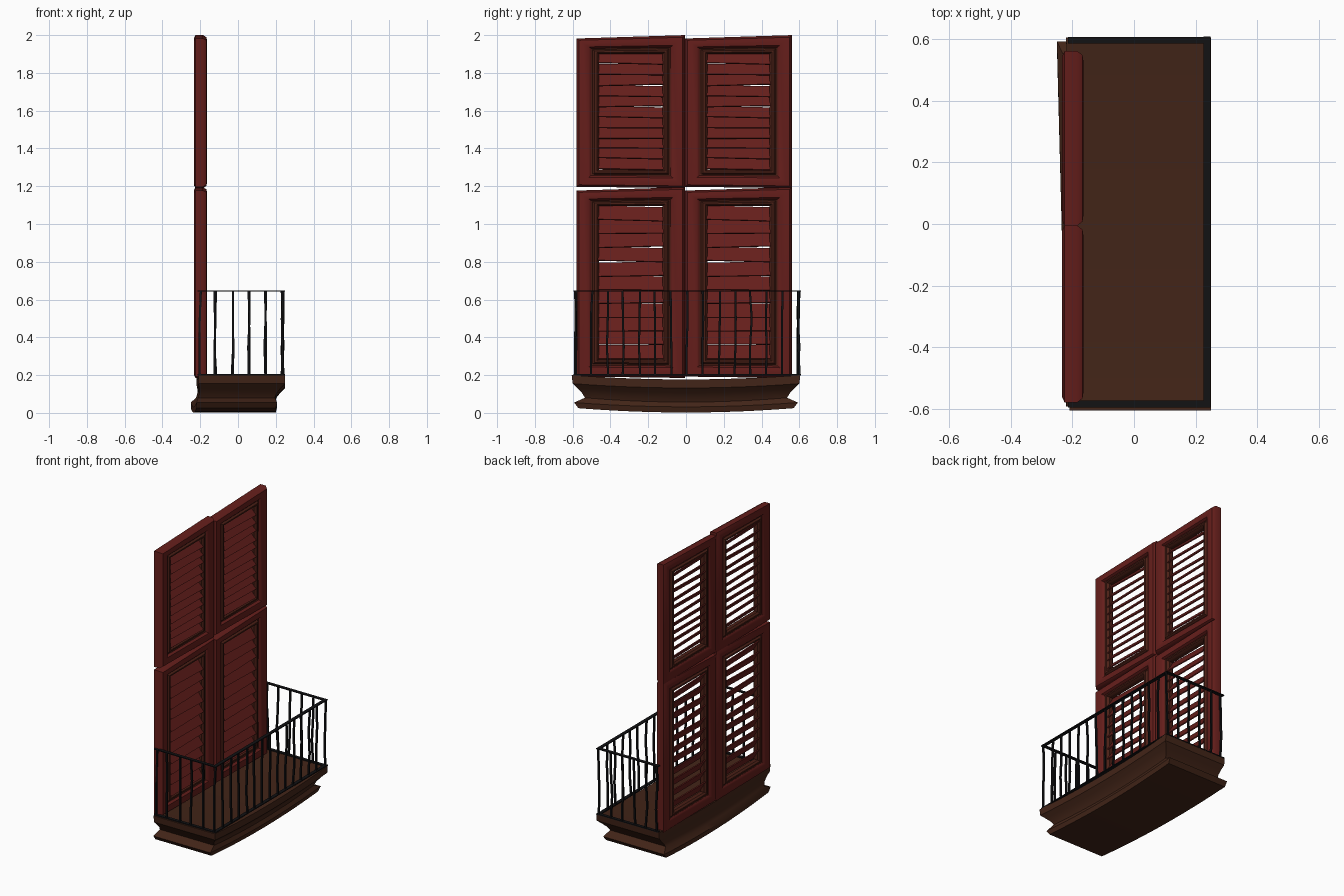
import bpy, bmesh, math, random
from mathutils import Vector, Matrix

if "Cube" in bpy.data.objects:
    bpy.data.objects.remove(bpy.data.objects["Cube"])

random.seed(4)


def material(name, rgb):
    m = bpy.data.materials.new(name)
    m.diffuse_color = (*rgb, 1)
    m.use_nodes = True
    m.node_tree.nodes["Principled BSDF"].inputs["Base Color"].default_value = m.diffuse_color
    return m


RED = material("red_paint", (0.13, 0.013, 0.011))
DARK = material("dark_red_wood", (0.07, 0.014, 0.008))
BROWN = material("brown_wood", (0.055, 0.018, 0.009))
IRON = material("black_iron", (0.006, 0.006, 0.007))


def finish(bm, name, mat, smooth=None):
    bmesh.ops.recalc_face_normals(bm, faces=bm.faces)
    me = bpy.data.meshes.new(name)
    bm.to_mesh(me)
    bm.free()
    me.materials.append(mat)
    ob = bpy.data.objects.new(name, me)
    bpy.context.collection.objects.link(ob)
    if smooth:
        bpy.ops.object.select_all(action='DESELECT')
        ob.select_set(True)
        bpy.context.view_layer.objects.active = ob
        bpy.ops.object.shade_smooth_by_angle(angle=math.radians(smooth))
    return ob


def bridge(bm, a, b):
    n = len(a)
    for i in range(n):
        j = (i + 1) % n
        bm.faces.new((a[i], a[j], b[j], b[i]))


# Moulded balcony floor: stacked outlines that sag towards the middle
def floor_slab():
    bm = bmesh.new()
    # z, front x, back x, half length
    profile = [(0.20, 0.25, -0.21, 0.605), (0.155, 0.25, -0.21, 0.60),
               (0.13, 0.225, -0.205, 0.575), (0.105, 0.205, -0.205, 0.55),
               (0.08, 0.195, -0.212, 0.535), (0.055, 0.207, -0.22, 0.592),
               (0.025, 0.20, -0.22, 0.57)]
    n = 13
    rings = []
    for k, (z, xf, xb, hy) in enumerate(profile):
        ys = [hy * (2 * i / (n - 1) - 1) for i in range(n)]

        def vert(x, y):
            return bm.verts.new((x, y, z - 0.023 * (1 - (y / hy) ** 2)))
        ring = [vert(xf, y) for y in ys]
        skew = 0.03 if k > 4 else 0.01
        ring += [vert(xb - skew * (y / hy + 1) / 2, y) for y in reversed(ys)]
        rings.append(ring)
    for a, b in zip(rings, rings[1:]):
        bridge(bm, a, b)
    for r in (rings[0], rings[-1]):
        for i in range(n - 1):
            bm.faces.new((r[i], r[i + 1], r[-2 - i], r[-1 - i]))
    finish(bm, "balcony_floor", BROWN, 35)


# Rectangular moulding: cross-section of (inset, x) swept round a panel
def panel_ring(name, y0, y1, z0, z1, section, mat):
    bm = bmesh.new()
    rings = []
    for d, x in section:
        dz = d * 0.83
        lean = 0.018 * (1 - d / 0.12)
        rings.append([bm.verts.new(c) for c in (
            (x, y0 + d, z0 + dz + lean * 0.4), (x, y1 - d, z0 + dz),
            (x, y1 - d, z1 - dz), (x, y0 + d, z1 - dz - lean))])
    for i, r in enumerate(rings):
        bridge(bm, r, rings[(i + 1) % len(rings)])
    finish(bm, name, mat, 40)


FRAME = [(0, -0.225), (0, -0.185), (0.014, -0.167), (0.035, -0.164),
         (0.065, -0.170), (0.078, -0.185), (0.078, -0.218),
         (0.062, -0.230), (0.02, -0.234)]
SURROUND = [(0.074, -0.183), (0.086, -0.188), (0.096, -0.176),
            (0.108, -0.176), (0.12, -0.188), (0.12, -0.215),
            (0.108, -0.226), (0.096, -0.226), (0.086, -0.214),
            (0.074, -0.218)]


# Tilted slats, outer edge low, each slightly crooked
def slats(name, y0, y1, z0, z1, seed):
    rnd = random.Random(seed)
    bm = bmesh.new()
    n = 11
    step = (z1 - z0 - 0.2) / n
    for i in range(n):
        z = z0 + 0.1 + step * (i + 0.5)
        slope = math.atan2(step * 0.98, 0.045)
        chord = math.hypot(step * 0.98, 0.045)
        m = (Matrix.Translation((-0.2, (y0 + y1) / 2, z + rnd.uniform(-.004, .004)))
             @ Matrix.Rotation(math.radians(rnd.uniform(-1.6, 1.6)), 4, 'X')
             @ Matrix.Rotation(slope, 4, 'Y')
             @ Matrix.Diagonal((chord, y1 - y0 - 0.232, 0.007, 1)))
        bmesh.ops.create_cube(bm, size=1, matrix=m)
    finish(bm, name, RED)


def shutter(label, y0, y1, z0, z1, seed):
    panel_ring(label + "_frame", y0, y1, z0, z1, FRAME, RED)
    panel_ring(label + "_surround", y0, y1, z0, z1, SURROUND, DARK)
    slats(label + "_slats", y0, y1, z0, z1, seed)


# Railing helpers
def bar(bm, lo, hi):
    lo, hi = Vector(lo), Vector(hi)
    m = Matrix.Translation((lo + hi) / 2) @ Matrix.Diagonal((*(hi - lo), 1))
    bmesh.ops.create_cube(bm, size=1, matrix=m)


def baluster(bm, x, y, w=0.0055, bend=0.005):
    rings = []
    for z in (0.2, 0.35, 0.5, 0.645):
        cx = x + random.uniform(-bend, bend)
        cy = y + random.uniform(-bend, bend)
        rings.append([bm.verts.new((cx + sx * w, cy + sy * w, z))
                      for sx, sy in ((-1, -1), (1, -1), (1, 1), (-1, 1))])
    for a, b in zip(rings, rings[1:]):
        bridge(bm, a, b)
    bm.faces.new(rings[0])
    bm.faces.new(rings[-1])


def railing():
    bm = bmesh.new()
    for z in (0.199, 0.643):
        bar(bm, (0.225, -0.595, z), (0.248, 0.608, z + 0.006))
        for y in (-0.595, 0.585):
            bar(bm, (-0.215, y, z), (0.226, y + 0.022, z + 0.006))
    finish(bm, "railing_bars", IRON)
    bm = bmesh.new()
    for i in range(15):
        baluster(bm, 0.236, -0.584 + i * 1.18 / 14)
    for y in (-0.584, 0.596):
        for x in (-0.2, -0.12, -0.03, 0.057, 0.145):
            baluster(bm, x, y)
    finish(bm, "railing_balusters", IRON)


floor_slab()
for side, a, b in (("left", -0.58, -0.004), ("right", -0.006, 0.562)):
    shutter("lower_%s_shutter" % side, a, b, 0.185, 1.195, 11)
    shutter("upper_%s_shutter" % side, a, b, 1.19, 2.0, 7)
railing()
